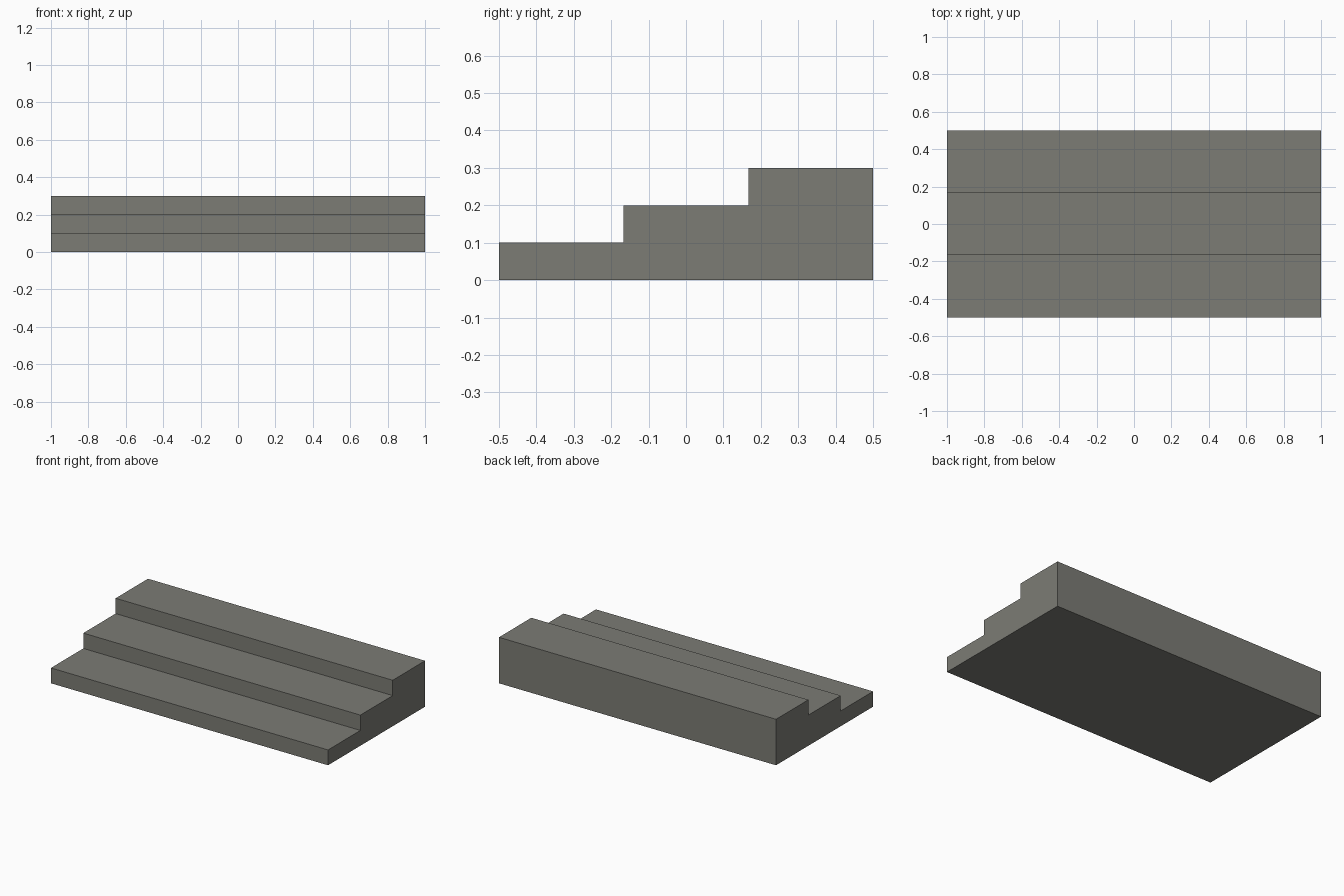
import bpy
import bmesh

if "Cube" in bpy.data.objects:
    bpy.data.objects.remove(bpy.data.objects["Cube"])

WIDTH, DEPTH, STEPS, RISE = 2.0, 1.0, 3, 0.1
TREAD = DEPTH / STEPS

stone = bpy.data.materials.new("grey stone")
stone.diffuse_color = (0.2, 0.2, 0.178, 1.0)
stone.use_nodes = True
stone.node_tree.nodes["Principled BSDF"].inputs["Base Color"].default_value = stone.diffuse_color

# Stair profile in the y-z plane, rising from front to back
profile = [(-DEPTH / 2, 0.0)]
for i in range(STEPS):
    z = (i + 1) * RISE
    profile += [(-DEPTH / 2 + i * TREAD, z), (-DEPTH / 2 + (i + 1) * TREAD, z)]
profile.append((DEPTH / 2, 0.0))

# Extrude the profile across the width
bm = bmesh.new()
side = bm.faces.new([bm.verts.new((-WIDTH / 2, y, z)) for y, z in profile])
ext = bmesh.ops.extrude_face_region(bm, geom=[side], use_keep_orig=True)
new_verts = [g for g in ext["geom"] if isinstance(g, bmesh.types.BMVert)]
bmesh.ops.translate(bm, vec=(WIDTH, 0, 0), verts=new_verts)
bmesh.ops.recalc_face_normals(bm, faces=bm.faces)

mesh = bpy.data.meshes.new("steps")
bm.to_mesh(mesh)
bm.free()
mesh.materials.append(stone)
steps = bpy.data.objects.new("steps", mesh)
bpy.context.collection.objects.link(steps)
